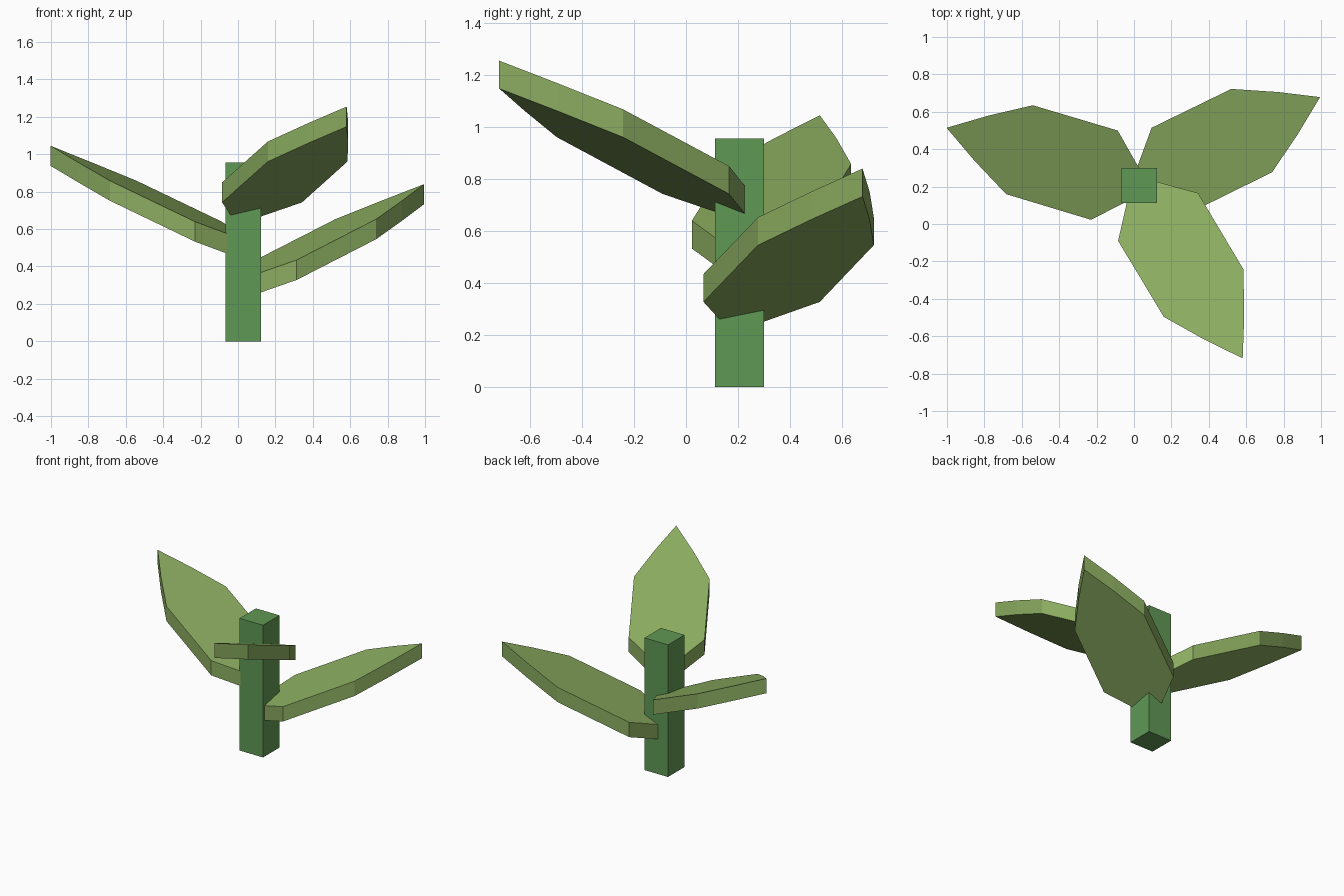
import bpy, bmesh, math

if "Cube" in bpy.data.objects:
    bpy.data.objects.remove(bpy.data.objects["Cube"])

def material(name, rgb):
    m = bpy.data.materials.new(name)
    m.diffuse_color = (*rgb, 1)
    m.use_nodes = True
    m.node_tree.nodes["Principled BSDF"].inputs["Base Color"].default_value = m.diffuse_color
    return m

stem_green = material("stem_green", (0.117, 0.314, 0.091))
leaf_green = material("leaf_green", (0.258, 0.413, 0.117))

CX, CY = 0.0285, 0.205      # stem centre
SLOPE = 0.46                # upward rise of each leaf along its length
THICK = 0.107
INSET = 0.065               # leaf base starts behind the stem centre

# Half outline of a leaf: distance along, half width
HALF = [(0.26, 0.249), (0.734, 0.248), (0.95, 0.124)]
OUTLINE = ([(0, 0)] + [(u, -v) for u, v in HALF] + [(1.141, 0)]
           + [(u, v) for u, v in reversed(HALF)])

def finish(name, bm, mat):
    bmesh.ops.recalc_face_normals(bm, faces=bm.faces)
    me = bpy.data.meshes.new(name)
    bm.to_mesh(me)
    bm.free()
    me.materials.append(mat)
    ob = bpy.data.objects.new(name, me)
    bpy.context.collection.objects.link(ob)

def prism(name, points, height, mat):
    """Face through the points, extruded straight up."""
    bm = bmesh.new()
    face = bm.faces.new([bm.verts.new(p) for p in points])
    new = bmesh.ops.extrude_face_region(bm, geom=[face])["geom"]
    bmesh.ops.translate(bm, vec=(0, 0, height),
                        verts=[g for g in new if isinstance(g, bmesh.types.BMVert)])
    finish(name, bm, mat)

def leaf(name, degrees, base_top):
    c, s = math.cos(math.radians(degrees)), math.sin(math.radians(degrees))
    pts = []
    for u, v in OUTLINE:
        a = u - INSET
        pts.append((CX + a * c - v * s, CY + a * s + v * c,
                    base_top - THICK + SLOPE * u))
    prism(name, pts, THICK, mat=leaf_green)

# Square stem
R = 0.094
prism("stem", [(CX + x * R, CY + y * R, 0)
               for x, y in ((-1, -1), (1, -1), (1, 1), (-1, 1))], 0.955, stem_green)

# Three leaves at rising heights
leaf("lower_leaf", 26.1, 0.315)
leaf("middle_leaf", 163.3, 0.52)
leaf("upper_leaf", -59.1, 0.73)
